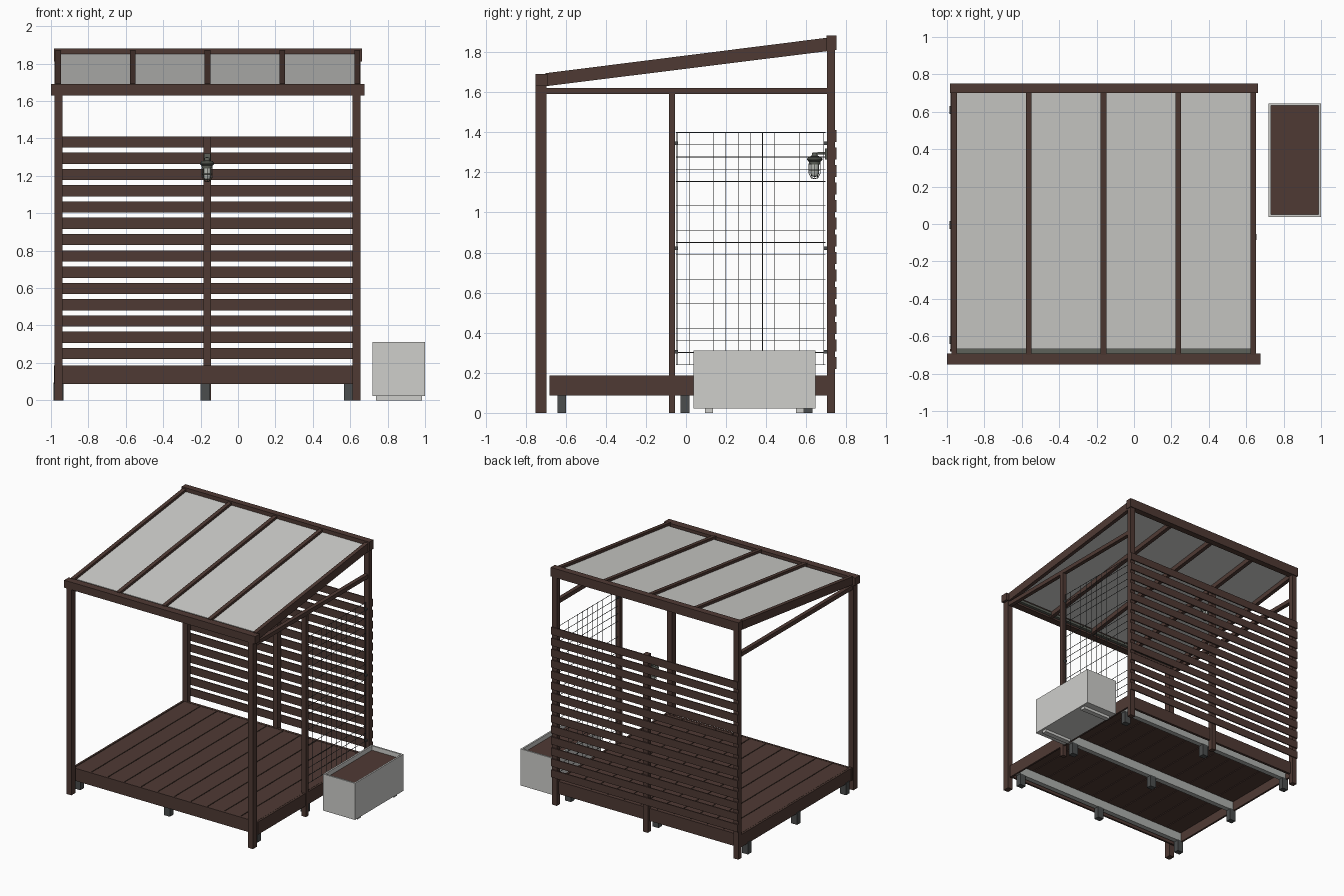
import bpy
import bmesh
import math
from mathutils import Vector

if "Cube" in bpy.data.objects:
    bpy.data.objects.remove(bpy.data.objects["Cube"], do_unlink=True)


def material(name, rgb):
    m = bpy.data.materials.new(name)
    m.use_nodes = True
    m.diffuse_color = (*rgb, 1)
    m.node_tree.nodes["Principled BSDF"].inputs["Base Color"].default_value = (*rgb, 1)
    return m


WOOD = material("dark brown wood", (0.078, 0.042, 0.034))
PALE = material("pale grey", (0.62, 0.62, 0.6))
STEEL = material("galvanised grey", (0.42, 0.44, 0.42))
DARK = material("dark grey metal", (0.07, 0.075, 0.075))
LAMP = material("lamp grey green", (0.11, 0.12, 0.1))
GLASS = material("lamp glass", (0.5, 0.52, 0.48))


def finish(name, bm, mat, smooth=False):
    bmesh.ops.recalc_face_normals(bm, faces=bm.faces)
    me = bpy.data.meshes.new(name)
    bm.to_mesh(me)
    bm.free()
    ob = bpy.data.objects.new(name, me)
    bpy.context.collection.objects.link(ob)
    me.materials.append(mat)
    if smooth:
        bpy.ops.object.select_all(action="DESELECT")
        ob.select_set(True)
        bpy.context.view_layer.objects.active = ob
        bpy.ops.object.shade_smooth_by_angle()
    return ob


def box(name, x, y, z, mat=WOOD):
    bm = bmesh.new()
    bmesh.ops.create_cube(bm, size=1)
    for v in bm.verts:
        v.co = [(r[0] + r[1]) / 2 + c * (r[1] - r[0]) for c, r in zip(v.co, (x, y, z))]
    return finish(name, bm, mat)


def extrude_x(name, x, profile, mat):
    bm = bmesh.new()
    face = bm.faces.new([bm.verts.new((x[0], y, z)) for y, z in profile])
    out = bmesh.ops.extrude_face_region(bm, geom=[face])["geom"]
    moved = [g for g in out if isinstance(g, bmesh.types.BMVert)]
    bmesh.ops.translate(bm, vec=(x[1] - x[0], 0, 0), verts=moved)
    return finish(name, bm, mat)


def lathe(name, profile, centre, mat):
    bm = bmesh.new()
    vs = [bm.verts.new((r, 0, z)) for r, z in profile]
    es = [bm.edges.new(p) for p in zip(vs, vs[1:])]
    bmesh.ops.spin(bm, geom=vs + es, axis=(0, 0, 1), cent=(0, 0, 0),
                   angle=math.tau, steps=16, use_duplicate=False)
    bmesh.ops.remove_doubles(bm, verts=bm.verts, dist=0.0001)
    bmesh.ops.translate(bm, vec=centre, verts=bm.verts)
    return finish(name, bm, mat, True)


def tube(name, points, radius, mat, cyclic=False):
    cu = bpy.data.curves.new(name, "CURVE")
    cu.dimensions = "3D"
    cu.bevel_depth = radius
    cu.bevel_resolution = 1
    cu.use_fill_caps = True
    sp = cu.splines.new("POLY")
    sp.points.add(len(points) - 1)
    for p, co in zip(sp.points, points):
        p.co = (*co, 1)
    sp.use_cyclic_u = cyclic
    cu.materials.append(mat)
    ob = bpy.data.objects.new(name, cu)
    bpy.context.collection.objects.link(ob)


# Posts and side rails
for side, x in (("right", (-0.98, -0.937)), ("left", (0.613, 0.656))):
    box(f"front_post_{side}", x, (-0.75, -0.697), (0, 1.635))
    box(f"back_post_{side}", x, (0.703, 0.743), (0, 1.87))
    box(f"side_rail_{side}", (x[0] + 0.006, x[1] - 0.006), (-0.7, 0.705), (1.59, 1.622))
box("side_middle_post", (0.618, 0.656), (-0.086, -0.054), (0, 1.59))
box("back_middle_post", (-0.185, -0.145), (0.703, 0.743), (0, 1.41))

# Roof frame
box("front_beam", (-1.0, 0.676), (-0.75, -0.692), (1.63, 1.69))
box("back_beam", (-0.985, 0.662), (0.7, 0.75), (1.81, 1.882))
rafters = [-0.962, -0.562, -0.163, 0.237, 0.637]
for i, x in enumerate(rafters):
    extrude_x(f"rafter_{i + 1}", (x - 0.015, x + 0.015),
              [(-0.7, 1.63), (-0.7, 1.695), (0.705, 1.872), (0.705, 1.805)], WOOD)

# Roof panels
for i, (a, b) in enumerate(zip(rafters, rafters[1:])):
    extrude_x(f"roof_panel_{i + 1}", (a + 0.015, b - 0.015),
              [(-0.668, 1.67), (-0.668, 1.68), (0.702, 1.852), (0.702, 1.842)], PALE)
box("gutter", (-0.947, 0.622), (-0.693, -0.668), (1.645, 1.665), LAMP)

# Deck boards, edge boards, joists and feet
boards = 11
step = 1.6 / boards
for i in range(boards):
    x = -0.965 + i * step
    box(f"deck_board_{i + 1}", (x + 0.003, x + step - 0.003), (-0.668, 0.703), (0.16, 0.184))
box("deck_edge_front", (-0.983, 0.652), (-0.682, -0.667), (0.086, 0.186))
box("deck_edge_back", (-0.937, 0.613), (0.7, 0.72), (0.086, 0.186))
for side, x in (("right", -0.981), ("left", 0.636)):
    box(f"deck_edge_{side}", (x, x + 0.015), (-0.68, 0.705), (0.086, 0.186))
for j, y in enumerate((-0.62, -0.005, 0.61)):
    box(f"joist_{j + 1}", (-0.965, 0.636), (y - 0.02, y + 0.02), (0.09, 0.16), STEEL)
    for i, x in enumerate((-0.96, -0.175, 0.593)):
        box(f"foot_{j + 1}_{i + 1}", (x - 0.026, x + 0.026),
            (y - 0.022, y + 0.022), (0, 0.095), DARK)

# Back slats
for i in range(14):
    z = 0.25 + i * 0.087
    box(f"back_slat_{i + 1}", (-0.98, 0.656), (0.743, 0.752), (z - 0.03, z + 0.03))

# Climbing wire mesh on the side, with brackets
wire_x = 0.635
pitch = 0.061
for k in range(20):
    if k not in (4, 6, 8, 12, 14):
        z = 0.24 + k * pitch
        tube("mesh_wire_across", [(wire_x, -0.05, z), (wire_x, 0.695, z)], 0.002, DARK)
for k in range(13):
    if k not in (2, 9, 11):
        y = -0.045 + k * pitch
        tube("mesh_wire_upright", [(wire_x + 0.004, y, 0.24), (wire_x + 0.004, y, 1.4)],
             0.002, DARK)
for z in (0.305, 0.822, 1.345):
    for y in (-0.048, 0.697):
        box("mesh_bracket", (wire_x - 0.008, wire_x + 0.008),
            (y - 0.008, y + 0.008), (z - 0.008, z + 0.008), DARK)

# Planter with recessed soil and two runners
planter = box("planter", (0.72, 1.0), (0.038, 0.645), (0.022, 0.312), PALE)
bm = bmesh.new()
bm.from_mesh(planter.data)
top = max(bm.faces, key=lambda f: f.calc_center_median().z)
bmesh.ops.inset_region(bm, faces=[top], thickness=0.018)
rim = bmesh.ops.extrude_face_region(bm, geom=[top])["geom"]
soil = [g for g in rim if isinstance(g, bmesh.types.BMFace)]
bmesh.ops.translate(bm, vec=Vector((0, 0, -0.035)),
                    verts=[g for g in rim if isinstance(g, bmesh.types.BMVert)])
if top.is_valid:
    bmesh.ops.delete(bm, geom=[top], context="FACES_ONLY")
planter.data.materials.append(WOOD)
for f in soil:
    f.material_index = 1
bm.to_mesh(planter.data)
bm.free()
for y in (0.095, 0.55):
    box("planter_runner", (0.737, 0.983), (y, y + 0.04), (0, 0.024), PALE)

# Wall lamp with cage
lx, ly = -0.165, 0.642
lathe("lamp_cap", [(0, 1.3), (0.012, 1.298), (0.016, 1.282), (0.03, 1.278), (0.038, 1.268),
                   (0.038, 1.262), (0.03, 1.255), (0.028, 1.24), (0, 1.24)], (lx, ly, 0), LAMP)
lathe("lamp_glass", [(0.022, 1.242), (0.022, 1.2), (0.015, 1.182), (0, 1.176)],
      (lx, ly, 0), GLASS)
for i in range(4):
    c, s = (f(math.pi * i / 4) for f in (math.cos, math.sin))
    path = [(0.028, 1.245), (0.028, 1.195), (0.016, 1.172), (0, 1.168),
            (-0.016, 1.172), (-0.028, 1.195), (-0.028, 1.245)]
    tube("lamp_cage_bar", [(lx + r * c, ly + r * s, z) for r, z in path], 0.002, LAMP)
ring = [math.tau * i / 16 for i in range(16)]
tube("lamp_cage_ring", [(lx + 0.028 * math.cos(a), ly + 0.028 * math.sin(a), 1.21)
                        for a in ring], 0.002, LAMP, True)
tube("lamp_arm", [(lx, ly, 1.29), (lx, ly + 0.02, 1.296), (lx, 0.7, 1.296)], 0.007, LAMP)
box("lamp_wall_plate", (lx - 0.018, lx + 0.018), (0.694, 0.703), (1.265, 1.32), LAMP)
